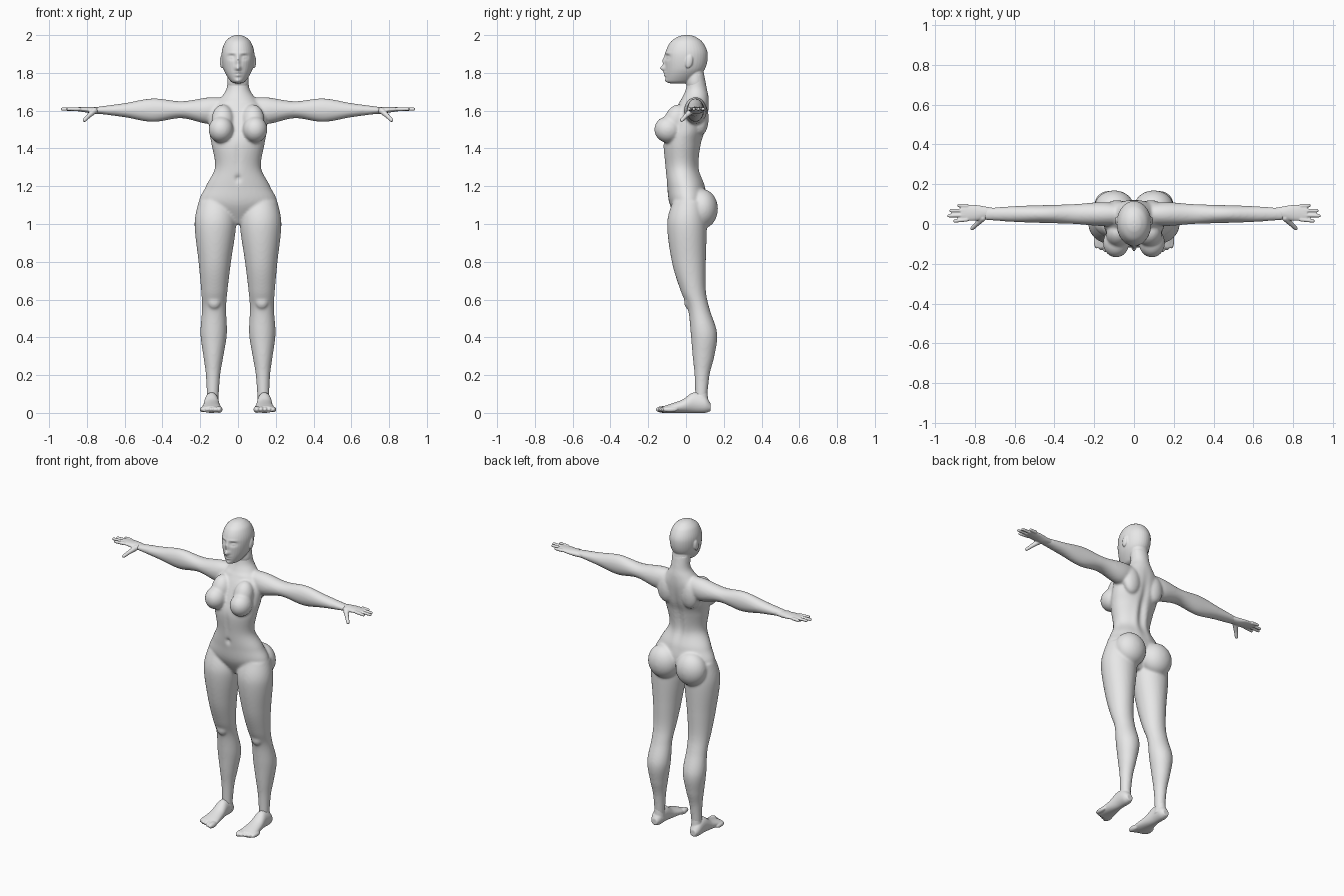
import bpy
import bmesh
import math
from mathutils import Matrix, Vector

default_cube = bpy.data.objects.get("Cube")
if default_cube:
    bpy.data.objects.remove(default_cube, do_unlink=True)

clay = bpy.data.materials.new("clay_grey")
clay.use_nodes = True
clay.diffuse_color = (.8, .8, .8, 1)
clay.node_tree.nodes["Principled BSDF"].inputs["Base Color"].default_value = clay.diffuse_color


def smooth_rows(sections, steps=8):
    """Fill in rows between sections along a flowing curve."""
    keys = [Vector(section) for section in sections]
    rows = []
    for index in range(len(keys) - 1):
        start, end = keys[index], keys[index + 1]
        leaving = (end - keys[max(index - 1, 0)]) / 2
        arriving = (keys[min(index + 2, len(keys) - 1)] - start) / 2
        for step in range(steps):
            t = step / steps
            ease = t * t * (3 - 2 * t)
            rows.append(start.lerp(end, ease)
                        + leaving * (t * (1 - t) ** 2)
                        - arriving * (t * t * (1 - t)))
    return rows + [keys[-1]]


def loft(bm, axis, sections, centre=0, lean=0, lift=0, sides=36):
    """Skin ellipses along an axis; section = (position, half width, low, high)."""
    rings = []
    for position, half, low, high in smooth_rows(sections):
        ring = []
        for side in range(sides):
            angle = math.tau * side / sides
            across = centre + lean * position + half * math.cos(angle)
            up = lift + (low + high) / 2 + (high - low) / 2 * math.sin(angle)
            place = {"x": (position, across, up),
                     "y": (across, position, up),
                     "z": (across, up, position)}[axis]
            ring.append(bm.verts.new(place))
        rings.append(ring)
    for ring, following in zip(rings, rings[1:]):
        for side in range(sides):
            corner = (side + 1) % sides
            bm.faces.new((ring[side], ring[corner], following[corner], following[side]))
    bm.faces.new(rings[0])
    bm.faces.new(rings[-1])


def ball(bm, centre, radii, tilt=0):
    matrix = (Matrix.Translation(centre) @ Matrix.Rotation(tilt, 4, "X")
              @ Matrix.Diagonal((*radii, 1)))
    bmesh.ops.create_uvsphere(bm, u_segments=28, v_segments=18, radius=1, matrix=matrix)


def bone(bm, start, end, start_radius, end_radius):
    """Tapered capsule between two points."""
    start, end = Vector(start), Vector(end)
    turn = (end - start).to_track_quat("Z", "Y").to_matrix().to_4x4()
    middle = Matrix.Translation(start.lerp(end, .5))
    bmesh.ops.create_cone(bm, cap_ends=True, segments=16, radius1=start_radius,
                          radius2=end_radius, depth=(end - start).length,
                          matrix=middle @ turn)
    ball(bm, start, [start_radius] * 3)
    ball(bm, end, [end_radius] * 3)


def mirror(bm):
    everything = bm.verts[:] + bm.edges[:] + bm.faces[:]
    copied = bmesh.ops.duplicate(bm, geom=everything)["geom"]
    verts = [item for item in copied if isinstance(item, bmesh.types.BMVert)]
    bmesh.ops.scale(bm, vec=(-1, 1, 1), verts=verts)


def sculpt(mesh, strokes):
    """Soft symmetric bumps; stroke = (facing, x, z, x spread, z spread, height)."""
    facings = [vert.normal.y for vert in mesh.vertices]
    places = [vert.co.copy() for vert in mesh.vertices]
    for vert, place, facing in zip(mesh.vertices, places, facings):
        shift = 0
        for direction, x, z, x_spread, z_spread, height in strokes:
            reach = math.hypot((abs(place.x) - x) / x_spread, (place.z - z) / z_spread)
            if facing * direction > 0 and reach < 3:
                shift += height * facing * math.exp(-reach * reach)
        if shift:
            vert.co.y = place.y + shift


def finish(name, bm, voxel, softness, strokes=()):
    """Fuse the overlapping forms into one smooth skin."""
    bmesh.ops.recalc_face_normals(bm, faces=bm.faces)
    mesh = bpy.data.meshes.new(name)
    bm.to_mesh(mesh)
    bm.free()
    part = bpy.data.objects.new(name, mesh)
    bpy.context.collection.objects.link(part)
    bpy.context.view_layer.objects.active = part
    fuse = part.modifiers.new("fuse", "REMESH")
    fuse.mode = "VOXEL"
    fuse.voxel_size = voxel
    bpy.ops.object.modifier_apply(modifier=fuse.name)
    sculpt(part.data, strokes)
    soften = part.modifiers.new("soften", "SMOOTH")
    soften.factor = .5
    soften.iterations = softness
    part.data.materials.clear()
    part.data.materials.append(clay)
    part.data.shade_smooth()


FRONT, BACK = -1, 1
SHOULDER_HEIGHT = 1.6

# Legs
body = bmesh.new()
loft(body, "z", [
    (1.12, .09, -.07, .1), (1, .11, -.1, .11), (.8, .086, -.075, .105),
    (.65, .07, -.03, .105), (.55, .064, .01, .125), (.42, .07, .025, .165),
    (.3, .053, .035, .15), (.2, .038, .045, .125), (.06, .03, .05, .11),
], centre=.135, lean=-.015)

# Arms
loft(body, "x", [
    (.08, .05, -.05, .07), (.16, .06, -.07, .07), (.3, .05, -.04, .05),
    (.45, .045, -.06, .065), (.6, .04, -.035, .04), (.75, .03, -.015, .02),
], centre=.05, lift=SHOULDER_HEIGHT)

# Bust, hips, shoulder blades and knees
ball(body, (.09, -.095, 1.5), (.066, .073, .07))
ball(body, (.08, -.055, 1.55), (.06, .06, .085), tilt=-.35)
ball(body, (.1, .085, 1.08), (.1, .084, .105))
ball(body, (.085, .08, 1.56), (.06, .04, .09))
ball(body, (.126, .01, .59), (.034, .02, .04))
mirror(body)

# Torso and neck
loft(body, "z", [
    (1, .05, -.03, .05), (1.1, .2, -.085, .11), (1.2, .17, -.1, .1),
    (1.3, .122, -.11, .065), (1.42, .14, -.12, .08), (1.5, .153, -.1, .105),
    (1.6, .15, -.06, .12), (1.67, .09, -.02, .12), (1.72, .06, 0, .11),
    (1.8, .055, .01, .095),
])
finish("body", body, .007, 9, [
    (BACK, 0, 1.42, .02, .14, -.014),    # spine groove
    (BACK, .04, 1.32, .02, .1, .006),    # lower back muscles
    (FRONT, 0, 1.24, .012, .016, -.014),  # navel
    (FRONT, 0, 1.36, .014, .08, -.005),  # midline
    (FRONT, .07, 1.65, .05, .01, .005),  # collar bones
])

# Ears, skull and neck plug
head = bmesh.new()
ball(head, (.085, .016, 1.86), (.011, .02, .036), tilt=-.2)
mirror(head)
loft(head, "z", [
    (1.745, .02, -.09, 0), (1.76, .043, -.105, .04), (1.82, .077, -.11, .1),
    (1.9, .087, -.11, .115), (1.96, .07, -.085, .09), (1.99, .04, -.045, .052),
    (2, .012, -.012, .02),
])
loft(head, "z", [
    (1.7, .045, .015, .09), (1.75, .057, 0, .1), (1.83, .05, .01, .09),
])
finish("head", head, .004, 3, [
    (FRONT, .035, 1.884, .02, .013, -.015),  # eye sockets
    (FRONT, .035, 1.882, .013, .007, .009),  # eyelids
    (FRONT, .035, 1.905, .024, .007, .004),  # brows
    (FRONT, 0, 1.86, .01, .03, .013),        # nose bridge
    (FRONT, 0, 1.824, .014, .014, .026),     # nose tip
    (FRONT, 0, 1.802, .018, .006, .009),     # upper lip
    (FRONT, 0, 1.787, .016, .007, .009),     # lower lip
    (FRONT, 0, 1.757, .018, .012, .007),     # chin
])

# Palms, fingers and thumbs
hands = bmesh.new()
loft(hands, "x", [
    (.7, .024, -.015, .015), (.75, .032, -.018, .02), (.8, .04, -.01, .02),
    (.87, .038, 0, .017),
], centre=.056, lift=SHOULDER_HEIGHT)
for finger, reach in enumerate((.9, .93, .92, .88)):
    knuckle = Vector((.84, .022 + finger * .023, SHOULDER_HEIGHT + .008))
    tip = Vector((reach, .015 + finger * .026, knuckle.z))
    bone(hands, knuckle, tip, .01, .0085)
thumb_joint = (.79, 0, 1.573)
bone(hands, (.76, .03, SHOULDER_HEIGHT), thumb_joint, .017, .012)
bone(hands, thumb_joint, (.813, -.022, 1.55), .012, .01)
mirror(hands)
finish("hands", hands, .004, 2)

# Feet, ankles and toes
feet = bmesh.new()
loft(feet, "y", [
    (.13, .02, .01, .05), (.1, .035, 0, .09), (.04, .038, 0, .108),
    (-.02, .045, 0, .07), (-.09, .055, 0, .045), (-.12, .052, 0, .035),
], centre=.14)
loft(feet, "z", [(.14, .025, .06, .11), (.04, .035, .04, .12)], centre=.135)
for toe in range(5):
    size = .018 - toe * .001
    ball(feet, (.1 + toe * .022, -.12 + toe * .009, .018), (size, .04, size))
mirror(feet)
finish("feet", feet, .004, 3)
